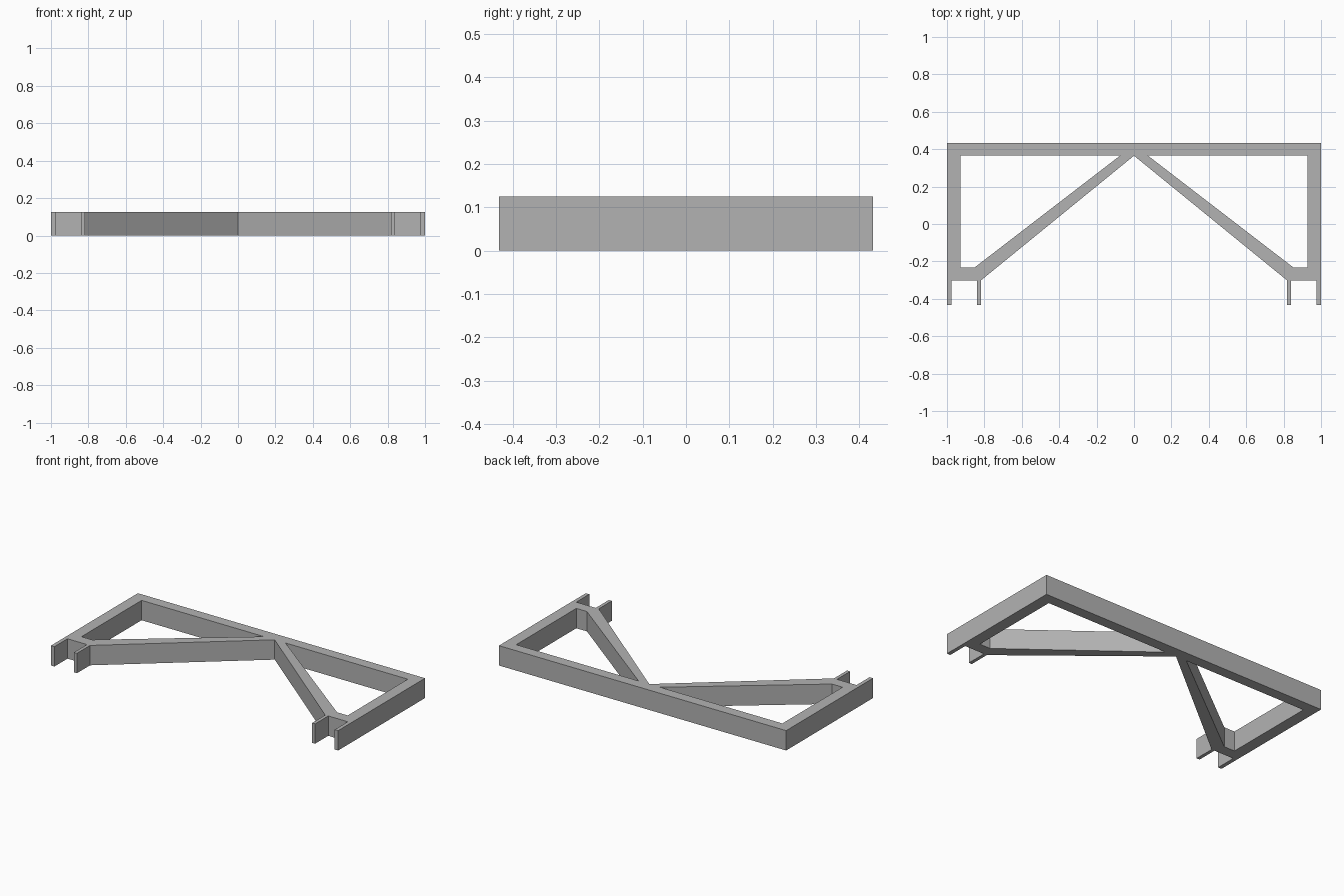
import bpy
import bmesh

if "Cube" in bpy.data.objects:
    bpy.data.objects.remove(bpy.data.objects["Cube"], do_unlink=True)

HEIGHT = 0.125
BACK, BACK_INNER = 0.432, 0.365        # rear beam
SIDE, SIDE_INNER = 1.0, 0.927          # side beams
FOOT_BACK, FOOT_FRONT = -0.233, -0.302
PRONG_TIP = -0.432
PRONG_OUT, PRONG_IN, PRONG_EDGE = 0.976, 0.84, 0.819

grey = bpy.data.materials.new("plain grey")
grey.use_nodes = True
colour = (0.45, 0.45, 0.45, 1)
grey.diffuse_color = colour
grey.node_tree.nodes["Principled BSDF"].inputs["Base Color"].default_value = colour


def mirrored(points):
    """The same points on the other side, in reverse order."""
    return [(-x, y) for x, y in reversed(points)]


def extruded_plate(name, loops, height, material):
    """Fill closed outlines (inner ones become holes) and extrude them upward."""
    bm = bmesh.new()
    edges = []
    for loop in loops:
        verts = [bm.verts.new((x, y, 0)) for x, y in loop]
        edges += [bm.edges.new((a, b)) for a, b in zip(verts, verts[1:] + verts[:1])]
    bmesh.ops.triangle_fill(bm, edges=edges, use_beauty=True)
    result = bmesh.ops.extrude_face_region(bm, geom=bm.faces[:], use_keep_orig=True)
    top = [v for v in result["geom"] if isinstance(v, bmesh.types.BMVert)]
    bmesh.ops.translate(bm, verts=top, vec=(0, 0, height))
    bmesh.ops.recalc_face_normals(bm, faces=bm.faces[:])
    mesh = bpy.data.meshes.new(name)
    bm.to_mesh(mesh)
    bm.free()
    mesh.materials.append(material)
    obj = bpy.data.objects.new(name, mesh)
    bpy.context.scene.collection.objects.link(obj)
    return obj


# Outline of the left half: rear corner, forked foot, then the diagonal strut
half = [
    (SIDE, BACK), (SIDE, PRONG_TIP),
    (PRONG_OUT, PRONG_TIP), (PRONG_OUT, FOOT_FRONT),
    (PRONG_IN, FOOT_FRONT), (PRONG_IN, PRONG_TIP),
    (PRONG_EDGE, PRONG_TIP), (PRONG_EDGE, FOOT_FRONT),
]
outline = half + [(0, BACK_INNER)] + mirrored(half)

# Opening between the side beam, rear beam and strut
opening = [
    (SIDE_INNER, BACK_INNER), (SIDE_INNER, FOOT_BACK),
    (0.853, FOOT_BACK), (0.075, BACK_INNER),
]

extruded_plate("braced_frame", [outline, opening, mirrored(opening)], HEIGHT, grey)
